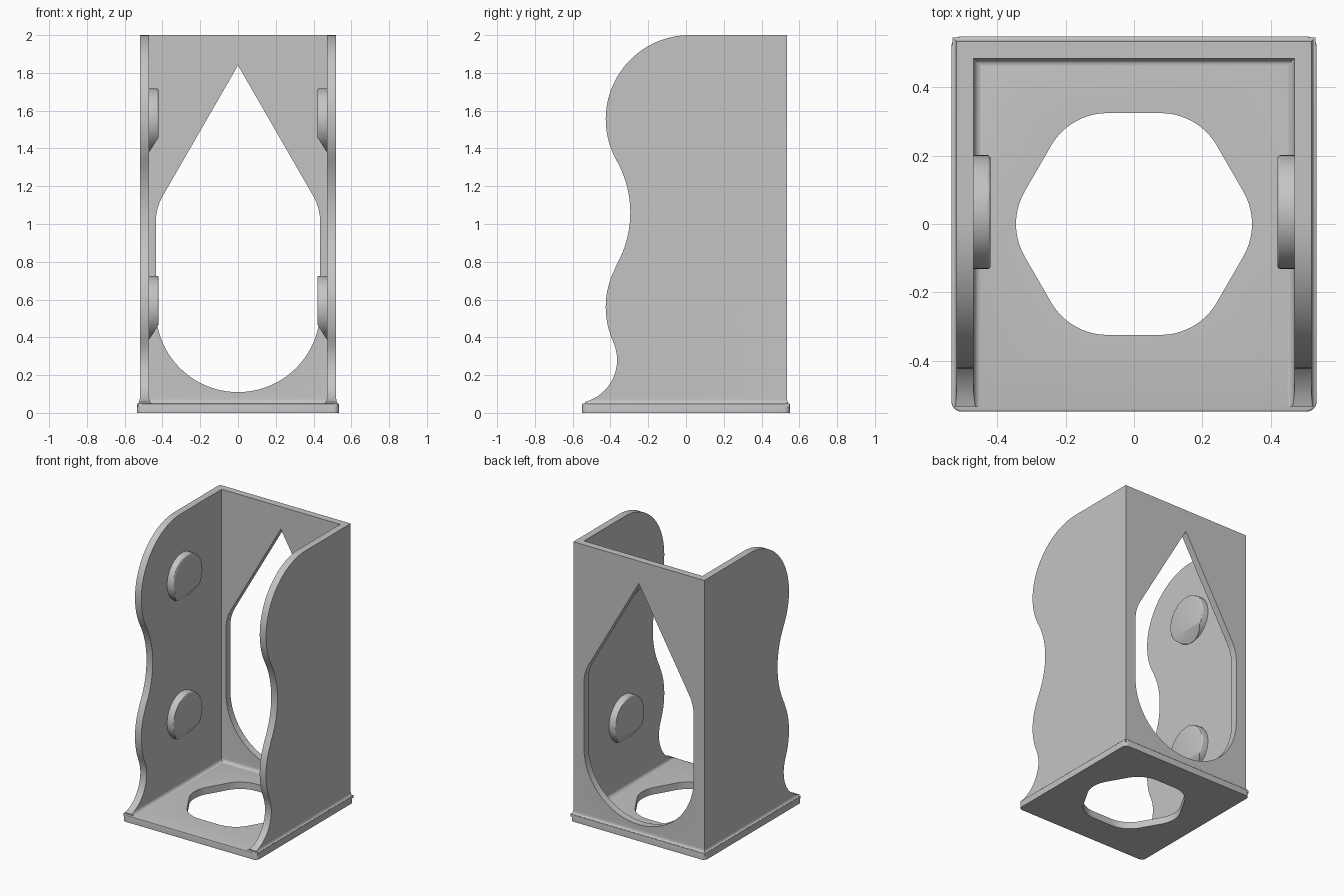
import bpy, bmesh
from math import radians, sin, cos, pi

cube = bpy.data.objects.get("Cube")
if cube:
    bpy.data.objects.remove(cube)

grey = bpy.data.materials.new("plain grey")
grey.use_nodes = True
colour = (0.55, 0.55, 0.55, 1)
grey.diffuse_color = colour
grey.node_tree.nodes["Principled BSDF"].inputs["Base Color"].default_value = colour


def arc(cx, cy, r, start, end, n=16):
    angles = [radians(start + (end - start) * i / n) for i in range(n + 1)]
    return [(cx + r * cos(a), cy + r * sin(a)) for a in angles]


def prism(points, lo, hi, axis):
    """Extrude a closed outline along an axis."""
    place = {"X": lambda u, v, w: (w, u, v),
             "Y": lambda u, v, w: (u, w, v),
             "Z": lambda u, v, w: (u, v, w)}[axis]
    bm = bmesh.new()
    ends = [[bm.verts.new(place(u, v, w)) for u, v in points] for w in (lo, hi)]
    for ring in ends:
        bm.faces.new(ring)
    for i in range(len(points)):
        j = (i + 1) % len(points)
        bm.faces.new((ends[0][i], ends[0][j], ends[1][j], ends[1][i]))
    bmesh.ops.recalc_face_normals(bm, faces=bm.faces)
    return bm


def bevel_rim(bm, test, width):
    rim = [e for e in bm.edges if all(test(v.co) for v in e.verts)]
    bmesh.ops.bevel(bm, geom=rim, offset=width, segments=3, profile=0.5,
                    affect="EDGES", clamp_overlap=True)


def make(name, bm):
    mesh = bpy.data.meshes.new(name)
    bmesh.ops.recalc_face_normals(bm, faces=bm.faces)
    bm.to_mesh(mesh)
    bm.free()
    mesh.materials.append(grey)
    obj = bpy.data.objects.new(name, mesh)
    bpy.context.collection.objects.link(obj)
    return obj


def cut(obj, *cutters):
    """Subtract the cutters, bake the result and discard them."""
    for c in cutters:
        c.hide_render = True
        mod = obj.modifiers.new("cut", "BOOLEAN")
        mod.operation, mod.solver, mod.object = "DIFFERENCE", "EXACT", c
    graph = bpy.context.evaluated_depsgraph_get()
    mesh = bpy.data.meshes.new_from_object(obj.evaluated_get(graph))
    obj.modifiers.clear()
    obj.data = mesh
    for c in cutters:
        bpy.data.objects.remove(c)


def smooth(obj):
    bpy.ops.object.select_all(action="DESELECT")
    obj.select_set(True)
    bpy.context.view_layer.objects.active = obj
    bpy.ops.object.shade_smooth_by_angle(angle=radians(30))


# Base plate with rounded corners and a rounded hexagonal hole
W, D, T, R = 0.535, 0.55, 0.05, 0.03
outline = []
for k, (sx, sy) in enumerate([(1, 1), (-1, 1), (-1, -1), (1, -1)]):
    outline += arc(sx * (W - R), sy * (D - R), R, 90 * k, 90 * k + 90, 6)
bm = prism(outline, 0, T, "Z")
bevel_rim(bm, lambda co: co.z > T - 0.001, 0.006)
base = make("base_plate", bm)

hexagon = []
apothem, corner = 0.325, 0.19
reach = (apothem - corner) / cos(pi / 6)
for k in range(6):
    a = radians(60 * k)
    hexagon += arc(reach * cos(a), reach * sin(a), corner,
                   60 * k - 30, 60 * k + 30, 10)
cut(base, make("hexagon_cutter", prism(hexagon, -0.1, 0.2, "Z")))
smooth(base)

# Three-sided wall: one section with foot fillets swept round a U path
wall, steps = 0.05, 6
turns = [pi / 2 * i / steps for i in range(steps + 1)]
outer_foot = [(0.012 * (1 - sin(t)), T + 0.025 * (1 - cos(t))) for t in turns]
inner_foot = [(-wall - 0.02 * (1 - sin(t)), T + 0.025 * (1 - cos(t))) for t in turns]
section = ([(0.012, 0.03)] + outer_foot + [(0, 2), (-wall, 2)]
           + inner_foot[::-1] + [(-0.07, 0.03)])
bm = bmesh.new()
rings = []
for sx, back in [(-1, False), (-1, True), (1, True), (1, False)]:
    rings.append([bm.verts.new((sx * (0.52 + d), 0.535 + d if back else -0.6, z))
                  for d, z in section])
for a, b in zip(rings, rings[1:]):
    for i in range(len(section)):
        j = (i + 1) % len(section)
        bm.faces.new((a[i], a[j], b[j], b[i]))
bm.faces.new(rings[0])
bm.faces.new(rings[-1])
walls = make("wall_shell", bm)

# Wavy front edges of the side walls
wave = arc(0.02, 1.555, 0.445, 90, 209, 36)
wave += arc(-0.855, 1.06, 0.56, 30, -30, 20)[1:]
wave += arc(0.02, 0.56, 0.445, 150.5, 205, 20)[1:]
wave += arc(-0.595, 0.28, 0.23, 24, -75, 24)[1:]
wave += [(-0.535, -0.1), (-0.8, -0.1), (-0.8, 2.1), (0.02, 2.1)]

# Teardrop opening in the back wall
drop = [(0, 1.84)] + arc(0.155, 1.01, 0.28, 30, 0, 8)
drop += arc(0, 0.545, 0.435, 0, -180, 48)
drop += arc(-0.155, 1.01, 0.28, 180, 150, 8)
cut(walls, make("wave_cutter", prism(wave, -1, 1, "X")),
    make("teardrop_cutter", prism(drop, 0.3, 0.8, "Y")))
smooth(walls)

# Round inner pads with a sloped underside
for side, s in [("left", 1), ("right", -1)]:
    for level, z in [("upper", 1.55), ("lower", 0.558)]:
        disc = arc(0.035, z, 0.167, 0, 360, 48)[:-1]
        bm = prism(disc, 0.42 * s, 0.48 * s, "X")
        bevel_rim(bm, lambda co: abs(co.x) < 0.421, 0.01)
        sliced = bmesh.ops.bisect_plane(
            bm, geom=bm.verts[:] + bm.edges[:] + bm.faces[:],
            plane_co=(0.42 * s, 0, z - 0.09), plane_no=(-0.08 * s, 0, -0.05),
            clear_outer=True)
        rim = [e for e in sliced["geom_cut"] if isinstance(e, bmesh.types.BMEdge)]
        bmesh.ops.holes_fill(bm, edges=rim, sides=0)
        smooth(make(f"{level}_{side}_pad", bm))
